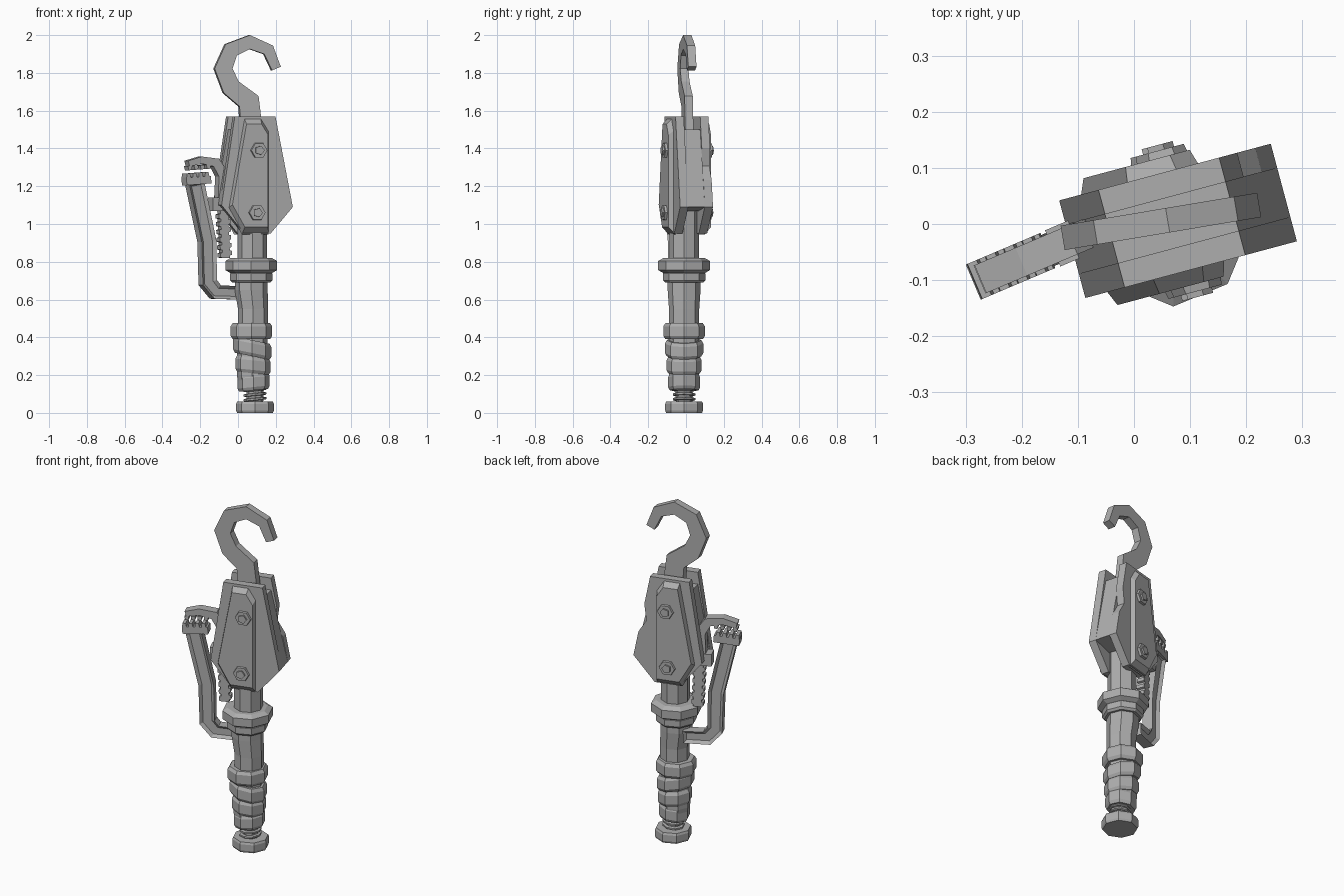
import bpy, bmesh
from math import sin, cos, pi, radians
from mathutils import Vector, Matrix

if "Cube" in bpy.data.objects:
    bpy.data.objects.remove(bpy.data.objects["Cube"])

steel = bpy.data.materials.new("grey_steel")
steel.use_nodes = True
grey = (.42, .42, .42, 1)
steel.diffuse_color = grey
steel.node_tree.nodes["Principled BSDF"].inputs["Base Color"].default_value = grey


def finish(name, bm):
    bmesh.ops.recalc_face_normals(bm, faces=bm.faces)
    mesh = bpy.data.meshes.new(name)
    bm.to_mesh(mesh)
    bm.free()
    mesh.materials.append(steel)
    obj = bpy.data.objects.new(name, mesh)
    bpy.context.collection.objects.link(obj)


def skin(bm, rings):
    """Join equal rings of points with side faces and close both ends."""
    loops = [[bm.verts.new(point) for point in ring] for ring in rings]
    for low, high in zip(loops, loops[1:]):
        for i in range(len(low)):
            bm.faces.new((low[i - 1], low[i], high[i], high[i - 1]))
    return [bm.faces.new(loops[0]), bm.faces.new(loops[-1])]


def polygon(x, z, radius, sides):
    angles = [2 * pi * i / sides for i in range(sides)]
    return [Vector((x + radius * cos(a), z + radius * sin(a))) for a in angles]


def upright(x, y, degrees):
    """An upright plane turned about z, passing through x, y."""
    return Matrix.Translation((x, y, 0)) @ Matrix.Rotation(radians(degrees), 4, "Z")


def prism(name, outline, plane, near, far, taper=1, channel=0):
    """Extrude a front outline through a plane, with optional sunk faces."""
    middle = sum(outline, Vector((0, 0))) / len(outline)
    origin = plane.translation.x
    squash = plane[0][0]
    rings = []
    for depth, scale in ((near, 1), (far, taper)):
        points = [middle + (point - middle) * scale for point in outline]
        rings.append([plane @ Vector(((p.x - origin) / squash, depth, p.y))
                      for p in points])
    bm = bmesh.new()
    caps = skin(bm, rings)
    if channel:
        bmesh.ops.recalc_face_normals(bm, faces=bm.faces)
        for cap in caps:
            bmesh.ops.inset_region(bm, faces=[cap], thickness=channel,
                                   depth=-channel, use_even_offset=True)
    finish(name, bm)


def ribbon(path, start_width, end_width):
    """Outline of a bar that follows a path with mitred corners."""
    left, right = [], []
    last = len(path) - 1
    for i, point in enumerate(path):
        before = (point - path[max(i - 1, 0)]).normalized()
        after = (path[min(i + 1, last)] - point).normalized()
        along = (before + after).normalized()
        mitre = max(along.dot(before), along.dot(after))
        width = start_width + (end_width - start_width) * i / last
        side = Vector((-along.y, along.x)) * width / 2 / mitre
        left.append(point + side)
        right.append(point - side)
    return left + right[::-1]


def teeth(name, start, end, count, height, plane, half_depth):
    """A row of separate teeth on the left of the line start-end."""
    step = (end - start) / count
    out = step.orthogonal().normalized() * height
    for i in range(count):
        root = start + step * i
        tip = root + out
        outline = [root, root + step * .7, tip + step * .6, tip + step * .1]
        prism(f"{name}_{i}", outline, plane, -half_depth, half_depth)


def points(*pairs):
    return [Vector(pair) for pair in pairs]


def loft(name, rings, lean=0, sides=8):
    """Faceted round part through rings of centre x, height and radius."""
    bm = bmesh.new()
    skin(bm, [[(p.x, p.y - .01, z + lean * (p.x - x))
               for p in polygon(x, 0, radius, sides)] for x, z, radius in rings])
    finish(name, bm)


def band(name, x, bottom, height, radius, lean=0, slope=.9):
    """Faceted ring with chamfered rims."""
    top = bottom + height
    rim = height / 5
    loft(name, [(x, bottom, radius * slope), (x, bottom + rim, radius),
                (x, top - rim, radius), (x, top, radius * slope)], lean)


# Handle: end cap, threaded neck, wrapped grip, bent middle, collar, shaft
band("end_cap", .09, 0, .06, .1, slope=.95)
band("neck", .09, .05, .1, .045)
for i in range(3):
    band(f"neck_thread_{i}", .09, .065 + i / 40, .015, .06, lean=.1)
band("grip_core", .075, .13, .33, .08)
for i in range(4):
    lean = (.1, -.1, -.2, 0)[i]
    band(f"grip_wrap_{i}", .083 - i / 250, .12 + i * .09, .085, .085 + i / 120, lean)
loft("bent_middle", [(.08, .46, .08), (.08, .55, .08), (.07, .65, .087), (.07, .72, .087)])
band("lower_collar", .07, .69, .06, .112)
band("upper_collar", .07, .74, .08, .137, slope=.8)
band("shaft", .076, .8, .3, .078, slope=1)

# Head: two cheeks around a shorter core, leaving slots above and below
head = upright(.08, .006, 15)
cheek = points((.15, .95), (.01, .95), (-.11, 1.1), (-.04, 1.57), (.175, 1.57), (.267, 1.09))
shoulder, hip = cheek[-2:]
dent = [shoulder.lerp(hip, t) for t in (.35, .55, .7)]
dent[1].x -= .03
prism("front_cheek", cheek, head, -.09, -.045)
prism("back_cheek", cheek[:-1] + dent + [hip], head, .045, .09)
core = [Vector((p.x, min(max(p.y, 1.07), 1.5))) for p in cheek]
prism("head_core", core, head, -.046, .046)

# Raised plates and bolts on both faces of the head
plate = points((.14, .945), (0, .945), (-.075, 1.08), (.01, 1.565), (.1, 1.565), (.14, 1.5))
for side, sign in (("front", -1), ("back", 1)):
    prism(f"{side}_plate", plate, head, .08 * sign, .117 * sign, taper=.88)
    for place, x, z in (("upper", .08, 1.39), ("lower", .07, 1.06)):
        nut = polygon(x, z, .046, 6)
        stud = polygon(x, z, .025, 5)
        prism(f"{side}_{place}_nut", nut, head, .11 * sign, .13 * sign, taper=.92)
        prism(f"{side}_{place}_stud", stud, head, .12 * sign, .14 * sign)

# Hook: a bent bar that thickens from the tip to the stem
curl = polygon(.06, 1.823, .14, 8)[:6]
stem = points((.055, 1.65), (.075, 1.45))
prism("hook", ribbon(curl + stem, .05, .115), upright(.08, .01, 9.5), -.022, .022)

# Pipe wrench: channelled handle, jaws, toothed rack and its housing
wrench = upright(0, .018, 23)
grip = points((-.23, 1.22), (-.165, .91), (-.16, .69), (-.12, .64), (0, .635))
prism("wrench_handle", ribbon(grip, .08, .07), wrench, -.03, .03, channel=.016)

jaw_left, jaw_right = points((-.285, 1.225), (-.155, 1.235))
prism("lower_jaw", ribbon([jaw_left, jaw_right], .04, .04), wrench, -.034, .034)
rise = Vector((0, .018))
teeth("lower_jaw_tooth", jaw_left + rise, jaw_right + rise, 4, .024, wrench, .034)

arch = points((-.27, 1.32), (-.2, 1.338), (-.125, 1.325), (-.085, 1.26), (-.085, 1.12))
prism("upper_jaw", ribbon(arch, .03, .06), wrench, -.027, .027)
drop = Vector((0, .08))
teeth("upper_jaw_tooth", jaw_right + drop, jaw_left + drop, 4, .022, wrench, .027)

rack_top, rack_foot = points((-.085, 1.15), (-.07, .82))
prism("toothed_rack", ribbon([rack_top, rack_foot], .04, .04), wrench, -.022, .022)
shift = Vector((.018, 0))
teeth("rack_right_tooth", rack_top + shift, rack_foot + shift, 8, .012, wrench, .022)
teeth("rack_left_tooth", rack_foot - shift, rack_top - shift, 8, .012, wrench, .022)
prism("rack_housing", ribbon(points((-.145, 1.105), (-.05, 1.105)), .07, .07),
      wrench, -.035, .035)
